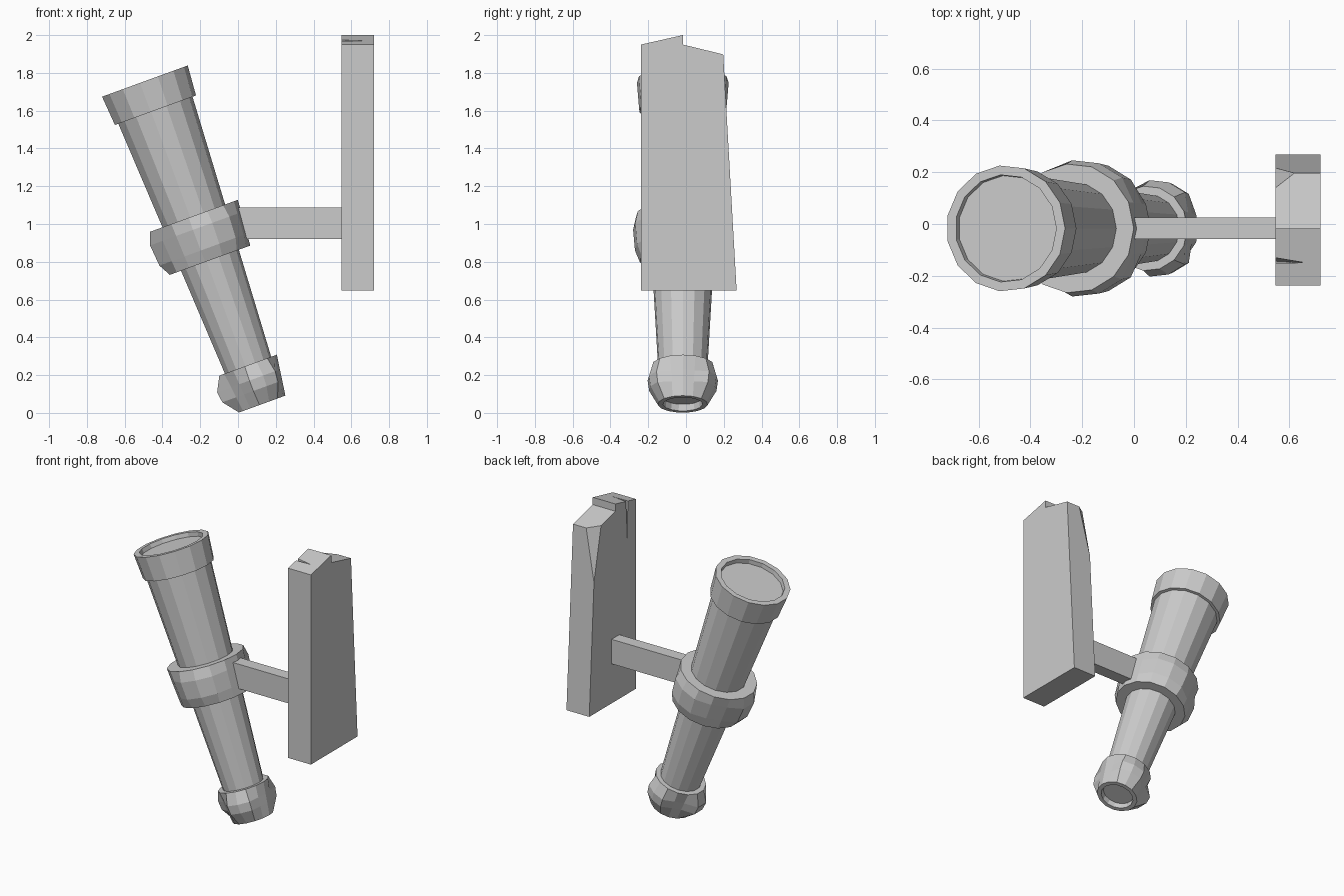
import bpy, bmesh
from math import sin, cos, pi, radians
from mathutils import Vector

if "Cube" in bpy.data.objects:
    bpy.data.objects.remove(bpy.data.objects["Cube"])

SIDES = 15
TILT = radians(-20)
BASE = (0.125, -0.017, 0.051)


def make_object(name, bm):
    bmesh.ops.recalc_face_normals(bm, faces=bm.faces)
    mesh = bpy.data.meshes.new(name)
    bm.to_mesh(mesh)
    bm.free()
    ob = bpy.data.objects.new(name, mesh)
    bpy.context.collection.objects.link(ob)
    return ob


def lathe(name, profile, closed=False):
    """Faceted turning on the tilted axis; profile = (radius, height, bulge)."""
    bm = bmesh.new()
    rings = []
    for r, z, bulge in profile:
        ring = []
        for k in range(SIDES):
            a = 2 * pi * k / SIDES
            # three raised pads: one on the left, one on each flank
            lift = bulge if k in (7, 8) else bulge * 0.65 if k in (2, 3, 4, 11, 12, 13) else 0
            ring.append(bm.verts.new(((r + lift) * cos(a), (r + lift) * sin(a), z)))
        rings.append(ring)
    pairs = list(zip(rings, rings[1:]))
    if closed:
        pairs.append((rings[-1], rings[0]))
    for lo, hi in pairs:
        for k in range(SIDES):
            j = (k + 1) % SIDES
            bm.faces.new((lo[k], lo[j], hi[j], hi[k]))
    if not closed:
        bm.faces.new(rings[0])
        bm.faces.new(rings[-1])
    ob = make_object(name, bm)
    ob.location = BASE
    ob.rotation_euler = (0, TILT, 0)
    return ob


def box(name, lo, hi):
    bm = bmesh.new()
    bmesh.ops.create_cube(bm, size=1)
    for v in bm.verts:
        v.co = [(a + b) / 2 + c * (b - a) for a, b, c in zip(lo, hi, v.co)]
    return make_object(name, bm)


# Tapered main tube
lathe("main_tube", [(0.13, 0.18, 0), (0.213, 1.68, 0)])

# Front lens rim with a shallow recess
lathe("lens_rim", [(0.2, 1.65, 0), (0.231, 1.65, 0), (0.244, 1.814, 0),
                   (0.208, 1.814, 0), (0.205, 1.785, 0)])

# Middle collar with raised pads
lathe("middle_collar", [(0.15, 0.805, 0), (0.229, 0.805, 0), (0.235, 0.87, 0.03),
                        (0.245, 0.987, 0.03), (0.25, 1.055, 0), (0.16, 1.055, 0)], closed=True)

# Eyepiece with raised pads and a recessed end
lathe("eyepiece", [(0.1, 0.03, 0), (0.105, -0.005, 0), (0.132, -0.005, 0),
                   (0.144, 0.076, 0.054), (0.152, 0.135, 0.054), (0.164, 0.214, 0), (0.12, 0.214, 0)])

# Bracket arm
box("bracket_arm", (-0.01, -0.058, 0.92), (0.56, 0.026, 1.088))

# Broken plank: side profile (y, z) extruded along x
profile = [(-0.238, 0.648), (0.268, 0.648), (0.197, 1.898), (-0.017, 1.95),
           (-0.017, 2.0), (-0.238, 1.95)]
bm = bmesh.new()
face = bm.faces.new([bm.verts.new((0.547, y, z)) for y, z in profile])
ext = bmesh.ops.extrude_face_region(bm, geom=[face])
bmesh.ops.translate(bm, vec=(0.173, 0, 0),
                    verts=[g for g in ext["geom"] if isinstance(g, bmesh.types.BMVert)])
# chipped back corner
p, q, r = Vector((0.547, 0.14, 1.912)), Vector((0.62, 0.197, 1.898)), Vector((0.547, 0.217, 1.55))
n = (q - p).cross(r - p)
if n.dot(Vector((0.547, 0.197, 1.898)) - p) < 0:
    n.negate()
bmesh.ops.bisect_plane(bm, geom=bm.verts[:] + bm.edges[:] + bm.faces[:],
                       plane_co=p, plane_no=n, clear_outer=True)
bmesh.ops.holes_fill(bm, edges=[e for e in bm.edges if e.is_boundary])
plank = make_object("broken_plank", bm)

# Split running down the plank's inner face
bm = bmesh.new()
a, b, c, tip = [bm.verts.new(v) for v in ((0.53, -0.125, 2.02), (0.53, -0.152, 2.02),
                                          (0.68, -0.15, 2.02), (0.53, -0.145, 1.65))]
for f in ((a, b, c), (a, b, tip), (b, c, tip), (c, a, tip)):
    bm.faces.new(f)
cutter = make_object("split_cutter", bm)
cutter.hide_render = True
cutter.hide_viewport = True
mod = plank.modifiers.new("split", "BOOLEAN")
mod.operation = "DIFFERENCE"
mod.solver = "EXACT"
mod.object = cutter
